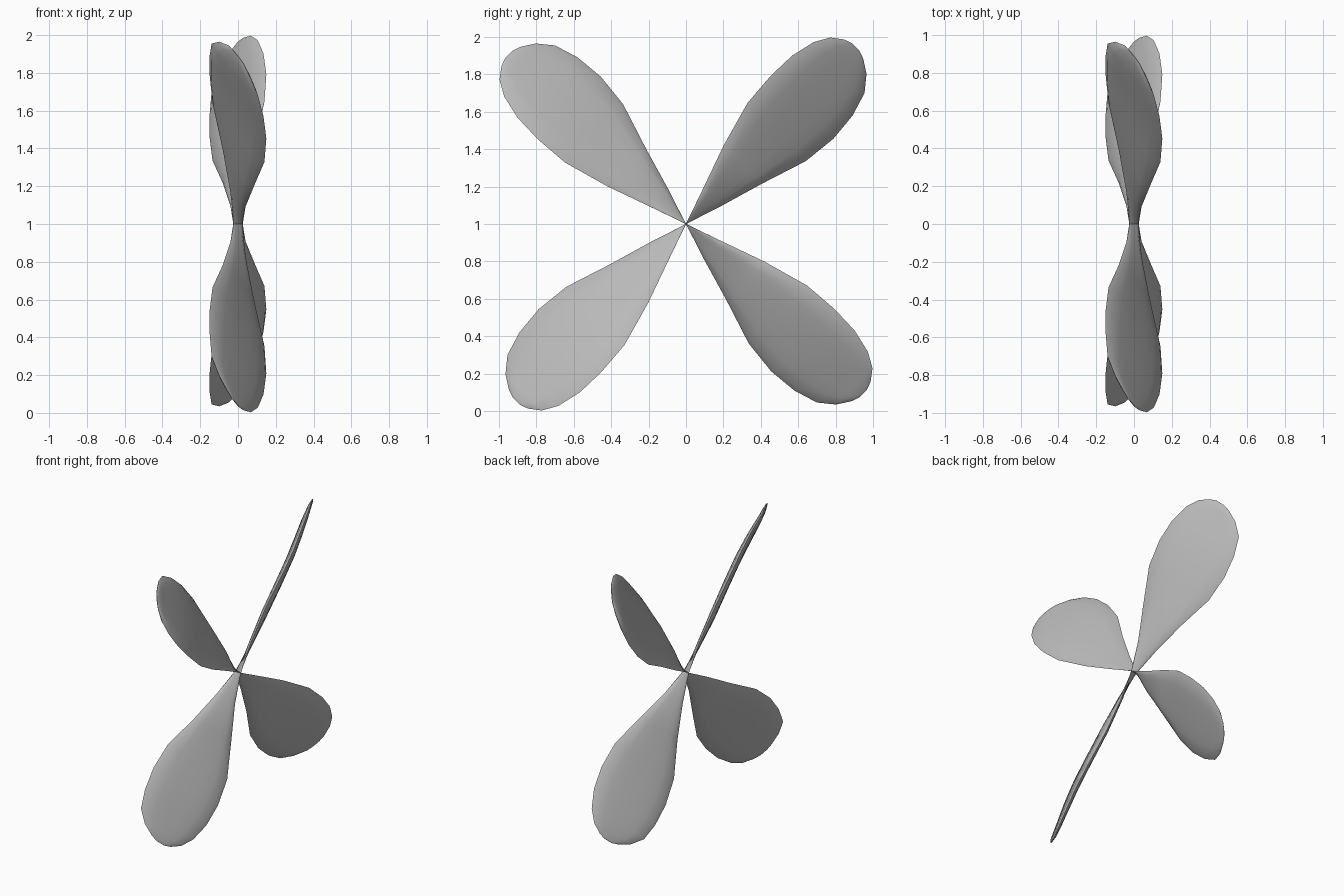
import bpy, bmesh, math
from mathutils import Vector, Matrix

if "Cube" in bpy.data.objects:
    bpy.data.objects.remove(bpy.data.objects["Cube"], do_unlink=True)

grey = bpy.data.materials.new("plain_grey")
colour = (0.5, 0.5, 0.5, 1)
grey.diffuse_color = colour
grey.use_nodes = True
grey.node_tree.nodes["Principled BSDF"].inputs["Base Color"].default_value = colour

# Blade stations: radius, edge (across, axial), opposite edge (across, axial), half thickness
STATIONS = [
    (0.0, (0, .025), (0, -.025), .002),
    (.2, (.07, .04), (-.065, -.04), .014),
    (.44, (.155, .085), (-.135, -.08), .021),
    (.69, (.225, .14), (-.215, -.135), .024),
    (.88, (.24, .15), (-.235, -.15), .024),
    (1.04, (.235, .135), (-.22, -.15), .022),
    (1.17, (.205, .105), (-.18, -.14), .018),
    (1.25, (.16, .068), (-.115, -.1), .013),
    (1.295, (.1, .03), (-.045, -.055), .007),
    (1.31, (.06, .005), (.0, -.03), .002),
]
CHORD = [-1, -.87, -.6, -.3, 0, .3, .6, .87, 1]


def section(bm, radius, edge, other, half):
    """Closed lens-shaped ring between the two blade edges."""
    a, b = Vector(edge), Vector(other)
    mid, arm = (a + b) / 2, (a - b) / 2
    normal = Vector((-arm.y, arm.x)).normalized()
    around = [(u, 1) for u in CHORD] + [(u, -1) for u in reversed(CHORD[1:-1])]
    ring = []
    for u, side in around:
        p = mid + arm * u + normal * side * half * math.sqrt(1 - abs(u) ** 3)
        ring.append(bm.verts.new((p.y, -p.x, radius)))
    return ring


def blade_mesh():
    """Twisted paddle blade pointing up, lofted through its sections."""
    bm = bmesh.new()
    rings = [section(bm, *s) for s in STATIONS]
    for low, high in zip(rings, rings[1:]):
        for i in range(len(low)):
            j = (i + 1) % len(low)
            bm.faces.new((low[i], low[j], high[j], high[i]))
    bm.faces.new(rings[0])
    bm.faces.new(rings[-1])
    bmesh.ops.recalc_face_normals(bm, faces=bm.faces)
    mesh = bpy.data.meshes.new("blade")
    bm.to_mesh(mesh)
    bm.free()
    mesh.materials.append(grey)
    return mesh


# Four blades around the x axis, set on the diagonals
mesh = blade_mesh()
names = ["upper_back_blade", "upper_front_blade", "lower_front_blade", "lower_back_blade"]
for k, name in enumerate(names):
    blade = bpy.data.objects.new(name, mesh.copy())
    bpy.context.collection.objects.link(blade)
    turn = Matrix.Rotation(math.radians(-45 + 90 * k), 4, "X")
    blade.matrix_world = Matrix.Translation((0, 0, 1)) @ turn
    bpy.ops.object.select_all(action="DESELECT")
    blade.select_set(True)
    bpy.context.view_layer.objects.active = blade
    bpy.ops.object.shade_smooth_by_angle(angle=math.radians(30))
bpy.data.meshes.remove(mesh)
